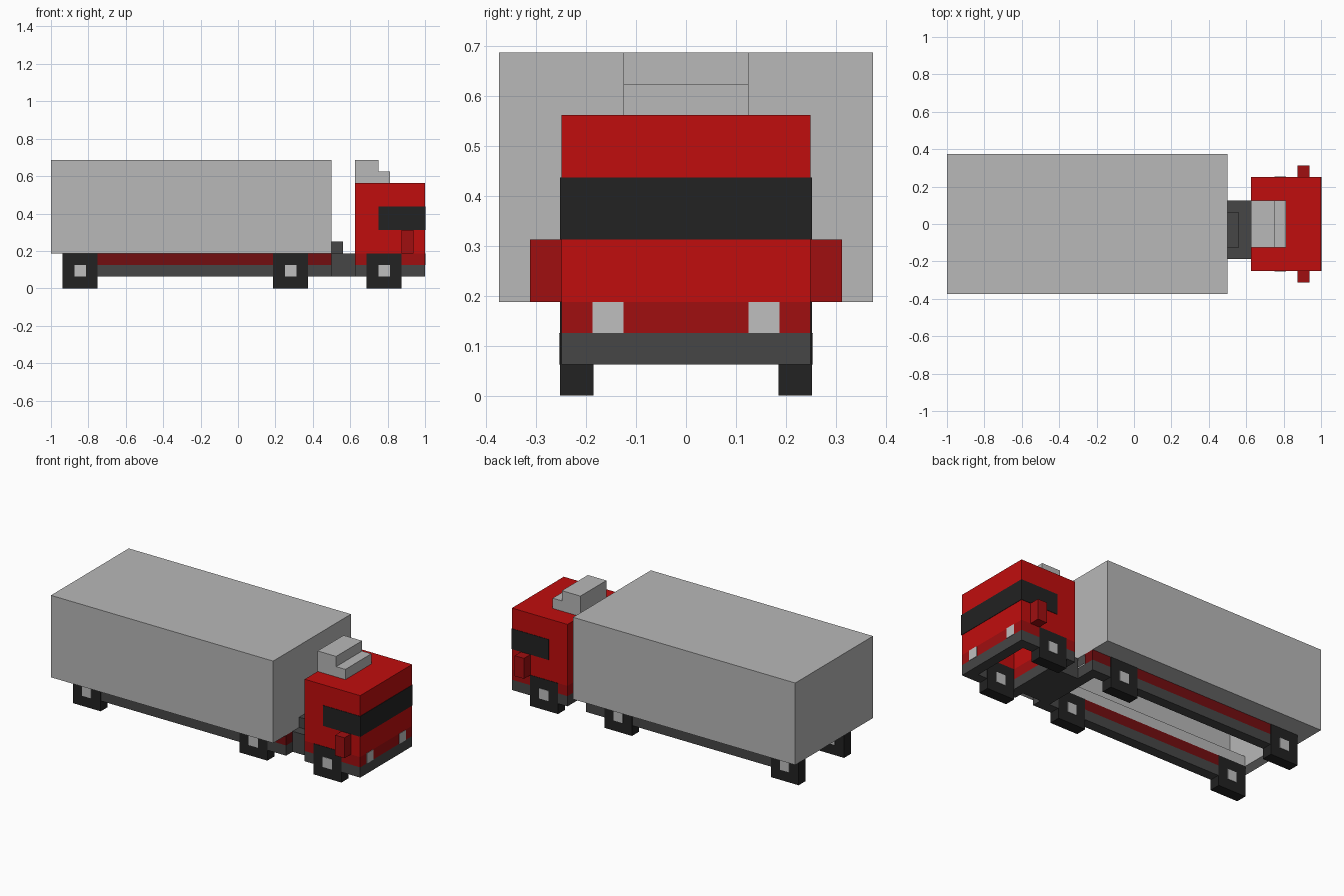
import bpy
import bmesh
from mathutils import Vector

U = 0.0625   # one block
E = 0.04     # small proud offset, in blocks

cube = bpy.data.objects.get("Cube")
if cube:
    bpy.data.objects.remove(cube, do_unlink=True)


def material(name, r, g, b):
    m = bpy.data.materials.new(name)
    m.use_nodes = True
    m.diffuse_color = (r, g, b, 1)
    m.node_tree.nodes["Principled BSDF"].inputs["Base Color"].default_value = (r, g, b, 1)
    return m


GREY = material("light grey", 0.48, 0.48, 0.48)
LAMP = material("lamp grey", 0.52, 0.52, 0.52)
RED = material("bright red", 0.53, 0.004, 0.004)
DARK_RED = material("dark red", 0.35, 0.0045, 0.005)
DEEP_RED = material("deep red", 0.17, 0.004, 0.005)
STEEL = material("dark grey", 0.061, 0.061, 0.061)
BLACK = material("black", 0.016, 0.016, 0.016)


def box_bmesh(x, y, z):
    bm = bmesh.new()
    bmesh.ops.create_cube(bm, size=1)
    for v in bm.verts:
        v.co = Vector([(a[0] if c < 0 else a[1]) * U for a, c in zip((x, y, z), v.co)])
    return bm


def finish(bm, name, mat):
    bmesh.ops.recalc_face_normals(bm, faces=bm.faces)
    mesh = bpy.data.meshes.new(name)
    bm.to_mesh(mesh)
    bm.free()
    mesh.materials.append(mat)
    obj = bpy.data.objects.new(name, mesh)
    bpy.context.collection.objects.link(obj)
    return obj


def box(name, x, y, z, mat):
    return finish(box_bmesh(x, y, z), name, mat)


def pair(name, x, y, z, mat):
    """Two boxes mirrored across the centre line."""
    box(name + "_a", x, y, z, mat)
    box(name + "_b", x, (-y[1], -y[0]), z, mat)


def hollow(name, x, y, z, mat, steps):
    """Box with a cavity pushed up from its underside; steps are (x, y, z) levels."""
    bm = box_bmesh(x, y, z)
    face = min(bm.faces, key=lambda f: f.calc_center_median().z)
    bmesh.ops.inset_region(bm, faces=[face], thickness=U / 2)
    for i, (sx, sy, sz) in enumerate(steps):
        if i:
            old = face
            res = bmesh.ops.extrude_face_region(bm, geom=[old])
            face = [g for g in res["geom"] if isinstance(g, bmesh.types.BMFace)][0]
            if old.is_valid:
                bmesh.ops.delete(bm, geom=[old], context='FACES_ONLY')
        mid = face.calc_center_median()
        for v in face.verts:
            v.co = Vector((sx[v.co.x > mid.x], sy[v.co.y > mid.y], sz)) * U
    return finish(bm, name, mat)


def frame(name, x, y, z, mat):
    """Rectangular rim one block thick."""
    box(name + "_front", (x[1] - 1, x[1]), y, z, mat)
    box(name + "_rear", (x[0], x[0] + 1), y, z, mat)
    pair(name + "_side", (x[0] + 1, x[1] - 1), (y[1] - 1, y[1]), z, mat)


# Cargo box, open underneath between the rails
slot, room = ((-15, 7), (-3, 3)), ((-15, 7), (-5, 5))
hollow("cargo_box", (-16, 8), (-6, 6), (3, 11), GREY,
       [(*slot, 3), (*slot, 4), (*room, 4), (*room, 10)])

# Cab shell on a two-tone rim
inside = ((11, 15), (-3, 3))
hollow("cab", (10, 16), (-4, 4), (3, 9), RED, [(*inside, 3), (*inside, 8)])
frame("cab_skirt", (10, 16), (-4, 4), (2, 3), DARK_RED)
frame("cab_bumper", (10, 16), (-4, 4), (1, 2), STEEL)

# Windows, headlights and mirrors
box("windscreen", (16 - E, 16 + E), (-4 - E, 4 + E), (5, 7), BLACK)
pair("side_window", (12, 16), (4 - E, 4 + E), (5, 7), BLACK)
pair("headlight", (16 - E, 16 + E), (2, 3), (2, 3), LAMP)
pair("mirror", (14, 15), (4, 5), (3, 5), DARK_RED)

# Stepped roof fairing
box("fairing_high", (10, 12), (-2, 2), (9, 11), GREY)
box("fairing_low", (12, 13), (-2, 2), (9, 10), GREY)

# Chassis rails between the wheels
for i, span in enumerate([(-12, 3), (6, 8)]):
    pair(f"lower_rail_{i}", span, (3, 4), (1, 2), STEEL)
    pair(f"upper_rail_{i}", span, (3, 4), (2, 3), DEEP_RED)

# Coupling between cab and cargo box
box("cross_beam", (7, 8), (-3, 3), (1, 2), STEEL)
box("coupling_deck", (8, 10), (-2, 2), (1, 3), STEEL)
box("side_tank", (8, 10), (-3, -2), (1, 3), STEEL)
box("coupling_block", (8, 9), (-2, 1), (3, 4), STEEL)

# Square wheels with hubs showing on both faces
for i, x in enumerate((-15, 3, 11)):
    pair(f"wheel_{i}", (x, x + 3), (3 - E, 4 + E), (0, 3), BLACK)
    pair(f"hub_{i}", (x + 1, x + 2), (3 - 2 * E, 4 + 2 * E), (1, 2), LAMP)
